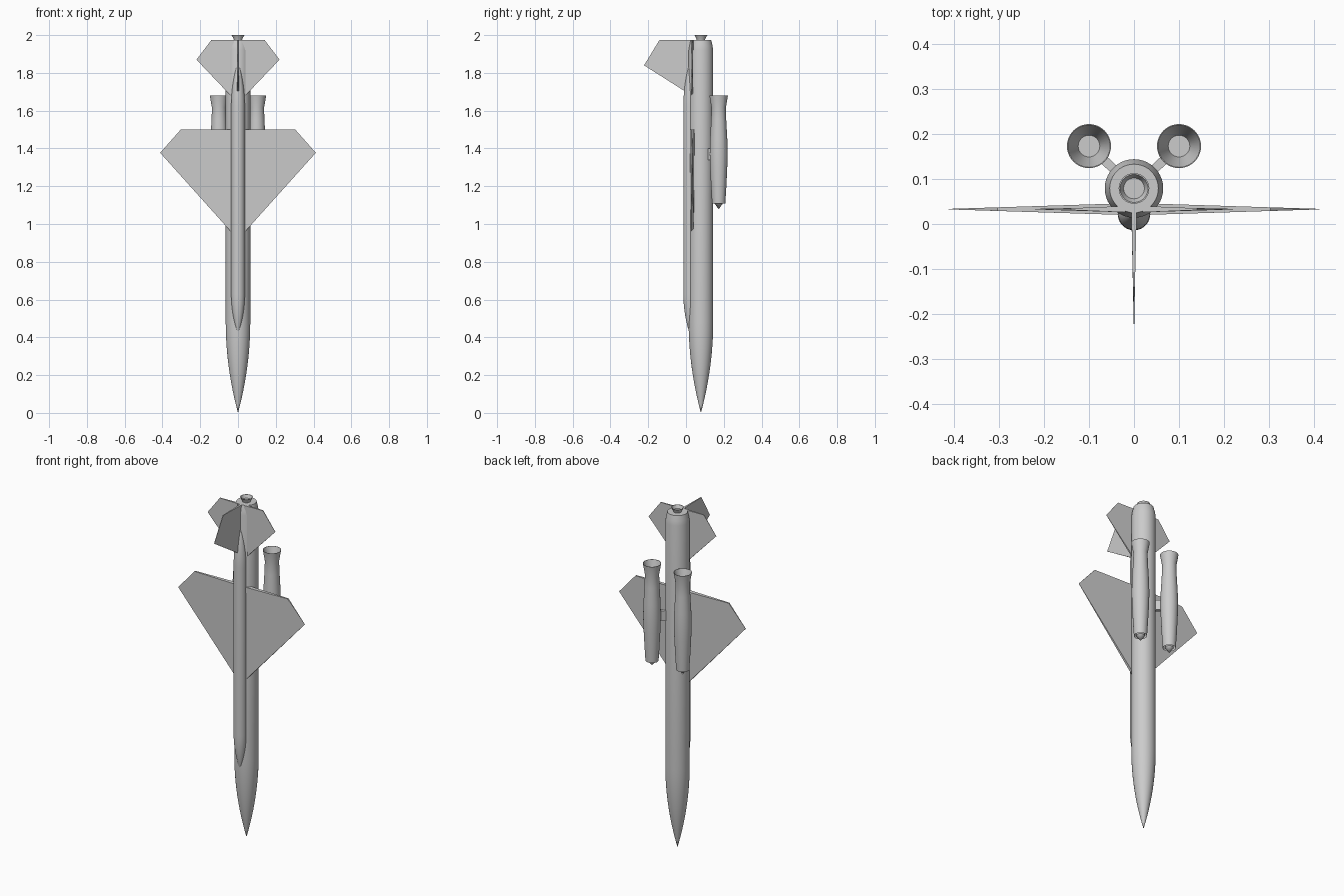
import bpy, bmesh, math
from mathutils import Matrix, Vector

if "Cube" in bpy.data.objects:
    bpy.data.objects.remove(bpy.data.objects["Cube"])

grey = bpy.data.materials.new("plain_grey")
grey.diffuse_color = (0.6, 0.6, 0.6, 1)
grey.use_nodes = True
grey.node_tree.nodes["Principled BSDF"].inputs["Base Color"].default_value = grey.diffuse_color


def finish(name, bm, mirror=False, smooth=True):
    bmesh.ops.recalc_face_normals(bm, faces=bm.faces)
    me = bpy.data.meshes.new(name)
    bm.to_mesh(me)
    bm.free()
    me.materials.append(grey)
    if smooth:
        me.shade_smooth()
        me.set_sharp_from_angle(angle=math.radians(30))
    ob = bpy.data.objects.new(name, me)
    bpy.context.collection.objects.link(ob)
    if mirror:
        ob.modifiers.new("mirror", 'MIRROR').use_mirror_merge = False
    return ob


def revolve(name, profile, x, y, mirror=False, n=40):
    """Closed body of revolution from (radius, z) points that start and end on the axis."""
    bm = bmesh.new()
    rings = []
    for r, z in profile:
        count = n if r > 0 else 1
        rings.append([bm.verts.new((x + r * math.cos(2 * math.pi * i / n),
                                    y + r * math.sin(2 * math.pi * i / n), z))
                      for i in range(count)])
    for a, b in zip(rings, rings[1:]):
        for i in range(n):
            j = (i + 1) % n
            corners = [a[i % len(a)], a[j % len(a)], b[j % len(b)], b[i % len(b)]]
            bm.faces.new(list(dict.fromkeys(corners)))
    return finish(name, bm, mirror)


def panel(name, outline, place, mirror=False):
    """Tapered flat surface from (span, z, half thickness) points."""
    bm = bmesh.new()
    a = [bm.verts.new(place(u, z, t)) for u, z, t in outline]
    b = [bm.verts.new(place(u, z, -t)) for u, z, t in outline]
    bm.faces.new(a)
    bm.faces.new(b[::-1])
    for i in range(len(a)):
        j = (i + 1) % len(a)
        bm.faces.new((a[j], a[i], b[i], b[j]))
    return finish(name, bm, mirror, smooth=False)


def ogive(r, z0, z1, steps=12):
    return [(r * (1 - (1 - i / steps) ** 2), z0 + (z1 - z0) * i / steps) for i in range(steps + 1)]


# Main body with pointed nose and tapered tail end
revolve("fuselage", ogive(0.065, 0, 0.48) +
        [(0.065, 1.92), (0.061, 1.945), (0.054, 1.975), (0, 1.975)], 0, 0.079)

# Rocket nozzle at the tail, hollow
revolve("main_nozzle", [(0, 1.965), (0.02, 1.965), (0.023, 1.98), (0.034, 2.0),
                        (0.031, 2.0), (0.023, 1.982), (0, 1.982)], 0, 0.079)

# Long fairing along the front face
tail = [(r, z) for r, z in reversed(ogive(0.036, 1.87, 1.62))][::-1]
revolve("spine_fairing", ogive(0.036, 0.41, 0.63) + tail[::-1], 0, 0.022)

# Wings and tailplanes share one plane
flat = lambda u, z, t: (u, 0.033 + t, z)
panel("wing", [(0.02, 0.94, 0.008), (0.412, 1.377, 0.0006),
               (0.303, 1.5, 0.004), (0.02, 1.5, 0.013)], flat, True)
panel("tailplane", [(0.02, 1.66, 0.005), (0.22, 1.87, 0.0006),
                    (0.14, 1.975, 0.002), (0.02, 1.975, 0.007)], flat, True)

# Upright fin on the front face
panel("fin", [(-0.03, 1.68, 0.005), (0.222, 1.84, 0.0006),
              (0.14, 1.975, 0.002), (-0.03, 1.975, 0.006)],
      lambda u, z, t: (t, -u, z), False)

# Twin engines: spike intake, swelling body, flared hollow nozzle
revolve("side_engine", [(0, 1.078), (0.023, 1.11), (0.023, 1.15), (0.031, 1.15),
                        (0.035, 1.108), (0.040, 1.19), (0.045, 1.29), (0.0475, 1.37),
                        (0.0455, 1.45), (0.040, 1.55), (0.038, 1.615), (0.049, 1.68),
                        (0.047, 1.68), (0.024, 1.60), (0, 1.60)], 0.1, 0.173, True)

# Short pylons joining engines to the body
start, end = Vector((0.03, 0.108, 1.37)), Vector((0.09, 0.164, 1.37))
span = end - start
bm = bmesh.new()
bmesh.ops.create_cube(bm, size=1, matrix=Matrix.Translation((start + end) / 2)
                      @ Matrix.Rotation(math.atan2(span.y, span.x), 4, 'Z')
                      @ Matrix.Diagonal((span.length, 0.02, 0.06, 1)))
finish("engine_pylon", bm, True, smooth=False)
